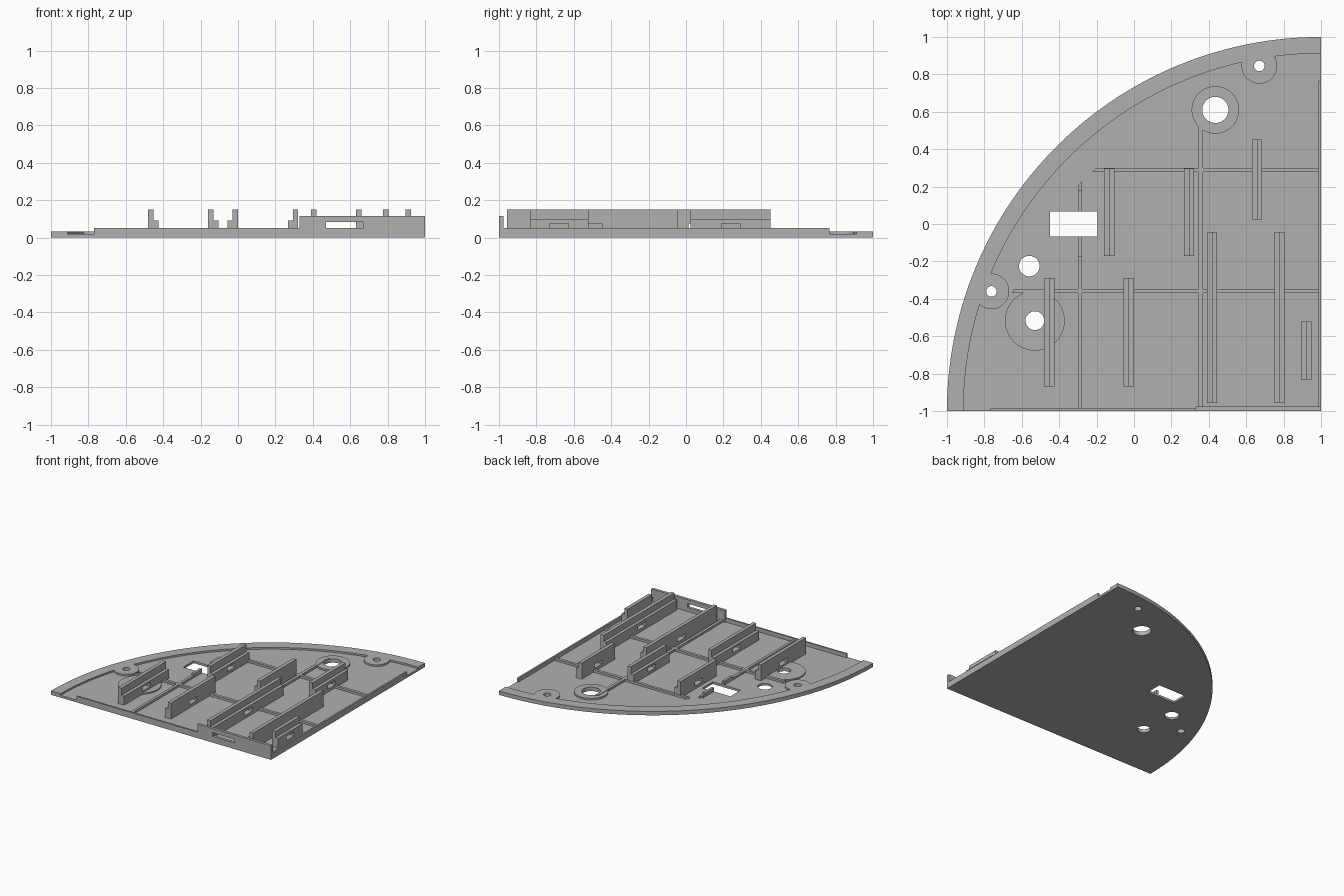
import bpy, bmesh, math
from math import sin, cos, pi

if "Cube" in bpy.data.objects:
    bpy.data.objects.remove(bpy.data.objects["Cube"], do_unlink=True)

grey = bpy.data.materials.new("plain grey")
grey.use_nodes = True
GREY = (0.434, 0.434, 0.434, 1)
grey.diffuse_color = GREY
grey.node_tree.nodes["Principled BSDF"].inputs["Base Color"].default_value = GREY

CORNER = (1, -1)


def prisms(name, shapes):
    """One object from several upright prisms, each (outline, z0, z1)."""
    bm = bmesh.new()
    for pts, z0, z1 in shapes:
        face = bm.faces.new([bm.verts.new((x, y, z0)) for x, y in pts])
        up = bmesh.ops.extrude_face_region(bm, geom=[face])["geom"]
        bmesh.ops.translate(bm, vec=(0, 0, z1 - z0),
                            verts=[v for v in up if isinstance(v, bmesh.types.BMVert)])
    bmesh.ops.recalc_face_normals(bm, faces=bm.faces)
    mesh = bpy.data.meshes.new(name)
    bm.to_mesh(mesh)
    bm.free()
    mesh.materials.append(grey)
    obj = bpy.data.objects.new(name, mesh)
    bpy.context.collection.objects.link(obj)
    return obj


def rect(x0, x1, y0, y1):
    return [(x0, y0), (x1, y0), (x1, y1), (x0, y1)]


def circle(x, y, r, n=48):
    return [(x + r * cos(2 * pi * i / n), y + r * sin(2 * pi * i / n)) for i in range(n)]


def arc(r, n=96):
    return [(CORNER[0] - r * sin(pi / 2 * i / n), CORNER[1] + r * cos(pi / 2 * i / n))
            for i in range(n + 1)]


def boolean(obj, other, operation="DIFFERENCE"):
    mod = obj.modifiers.new("cut", "BOOLEAN")
    mod.operation, mod.solver, mod.object = operation, "EXACT", other
    bpy.context.view_layer.update()
    graph = bpy.context.evaluated_depsgraph_get()
    mesh = bpy.data.meshes.new_from_object(obj.evaluated_get(graph))
    obj.modifiers.clear()
    obj.data = mesh


FLOOR, RIM, RIB, LIP = 0.018, 0.032, 0.036, 0.05

# Openings through the plate
holes = prisms("hole_cutter", [
    (circle(0.67, 0.845, 0.028), -0.1, 0.2),
    (circle(-0.762, -0.36, 0.028), -0.1, 0.2),
    (circle(0.435, 0.61, 0.07), -0.1, 0.2),
    (circle(-0.53, -0.517, 0.05), -0.1, 0.2),
    (circle(-0.56, -0.225, 0.055), -0.1, 0.2),
    (rect(-0.45, -0.195, -0.068, 0.066), -0.1, 0.2)])
holes.hide_render = True

# Quarter-circle plate with a raised outer rim and bosses
plate = prisms("quarter_plate", [([CORNER] + arc(2), 0, FLOOR)])
rim = prisms("curved_rim", [(arc(2) + arc(1.912)[::-1], 0.004, RIM)])
bosses = [("rear_screw_boss", 0.67, 0.845, 0.095, RIM),
          ("side_screw_boss", -0.762, -0.36, 0.095, RIM),
          ("rear_ring_boss", 0.435, 0.61, 0.127, RIM),
          ("side_ring_boss", -0.53, -0.517, 0.16, RIM - 0.004)]
smooth = [plate, rim]
for name, x, y, r, top in bosses:
    boss = prisms(name, [(circle(x, y, r), 0.006, top)])
    boolean(boss, holes)
    if "screw" in name:
        boolean(rim, boss, "UNION")
        bpy.data.objects.remove(boss, do_unlink=True)
    else:
        smooth.append(boss)
boolean(rim, holes)
boolean(plate, holes)

# Low stiffening ribs with slanted ends
ribs = {
    "rear_cross_rib": ([(-0.225, 0.277), (0.99, 0.277), (0.99, 0.3), (-0.2, 0.3)], RIB),
    "front_cross_rib": ([(-0.655, -0.37), (0.99, -0.37), (0.99, -0.347), (-0.64, -0.347)], RIB),
    "left_long_rib": ([(0.345, -0.99), (0.369, -0.99), (0.369, 0.655), (0.345, 0.64)], RIB),
    "right_long_rib": ([(-0.3, -0.99), (-0.278, -0.99), (-0.278, 0.23), (-0.3, 0.205)], RIB),
    "right_rib_raised": (rect(-0.3, -0.278, -0.177, 0.18), LIP),
}
for name, (outline, top) in ribs.items():
    boolean(prisms(name, [(outline, 0.008, top)]), holes)

# Thin lips on the two straight edges
prisms("front_lip", [(rect(-0.77, 1, -1, -0.986), 0, LIP)])
prisms("left_lip", [(rect(0.986, 1, -1, 0.768), 0, LIP)])

# Taller front wall with a slot
wall = prisms("front_wall", [(rect(0.33, 1, -1, -0.977), 0.01, 0.115)])
slot = prisms("wall_slot_cutter", [(rect(0.47, 0.67, -1.1, -0.9), LIP, 0.082)])
boolean(wall, slot)
bpy.data.objects.remove(slot, do_unlink=True)

# Stepped holders: x start, y range, step height, side of the tall half
holders = [(-0.48, -0.87, -0.29, 0.092, -1), (-0.055, -0.87, -0.29, 0.092, 1),
           (-0.16, -0.17, 0.297, 0.092, -1), (0.267, -0.17, 0.297, 0.092, 1),
           (0.39, -0.957, -0.042, 0.1, -1), (0.75, -0.957, -0.042, 0.1, 1),
           (0.63, 0.025, 0.453, 0.1, -1), (0.895, -0.835, -0.52, 0.1, -1)]
for i, (x, y0, y1, step, side) in enumerate(holders, 1):
    w, half = 0.055, 0.029
    tall = (x, x + half) if side < 0 else (x + w - half, x + w)
    holder = prisms(f"stepped_holder_{i}", [(rect(x, x + w, y0, y1), 0.01, step)])
    upper = prisms("upper", [(rect(*tall, y0, y1), 0.01, 0.15)])
    boolean(holder, upper, "UNION")
    mid = (y0 + y1) / 2
    slot = prisms("slot", [(rect(x - 0.1, x + 0.2, mid - 0.05, mid + 0.05), 0.042, 0.075)])
    boolean(holder, slot)
    for helper in (upper, slot):
        bpy.data.objects.remove(helper, do_unlink=True)

bpy.data.objects.remove(holes, do_unlink=True)

# Smooth the round walls, keep the edges sharp
bpy.ops.object.select_all(action="DESELECT")
for obj in smooth:
    obj.select_set(True)
bpy.context.view_layer.objects.active = plate
bpy.ops.object.shade_smooth_by_angle(angle=math.radians(30))
